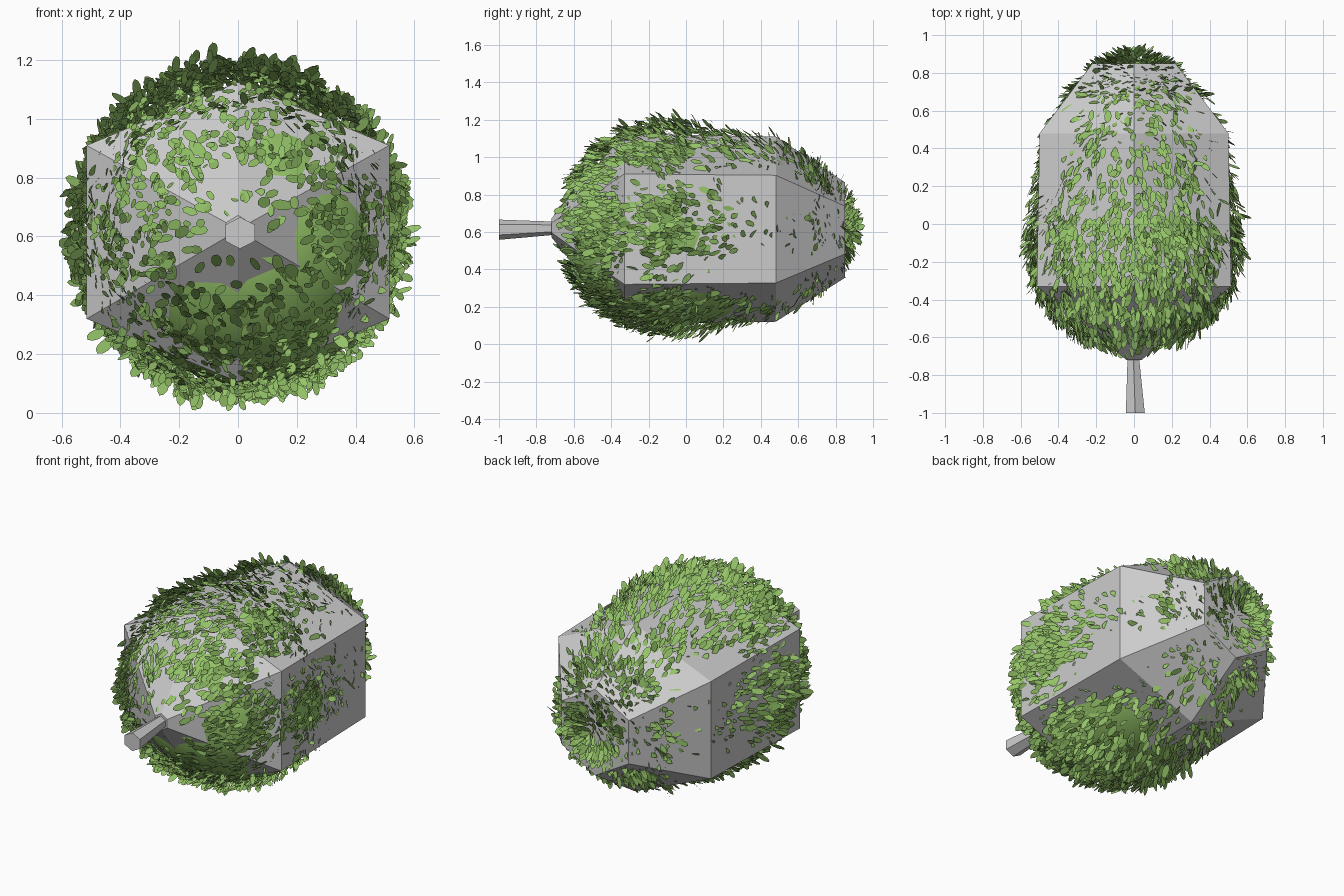
import bpy, bmesh, math, random
from mathutils import Vector

if "Cube" in bpy.data.objects:
    bpy.data.objects.remove(bpy.data.objects["Cube"])

random.seed(7)
ZC = 0.622


def material(name, rgb):
    m = bpy.data.materials.new(name)
    m.diffuse_color = (*rgb, 1)
    m.use_nodes = True
    m.node_tree.nodes["Principled BSDF"].inputs["Base Color"].default_value = m.diffuse_color
    return m


def finish(bm, name, mat=None):
    me = bpy.data.meshes.new(name)
    bm.to_mesh(me)
    bm.free()
    ob = bpy.data.objects.new(name, me)
    bpy.context.collection.objects.link(ob)
    if mat:
        me.materials.append(mat)
    return ob


def hex_loft(name, rings):
    """Six-sided loft along y; ring = (y, centre x, centre z, half width, shoulder height, half height)"""
    bm = bmesh.new()
    loops = []
    for y, cx, cz, w, s, h in rings:
        pts = [(0, h), (w, s), (w, -s), (0, -h), (-w, -s), (-w, s)]
        loops.append([bm.verts.new((cx + a, y, cz + b)) for a, b in pts])
    for a, b in zip(loops, loops[1:]):
        for i in range(6):
            j = (i + 1) % 6
            bm.faces.new((a[i], a[j], b[j], b[i]))
    bm.faces.new(loops[0])
    bm.faces.new(loops[-1][::-1])
    bmesh.ops.recalc_face_normals(bm, faces=bm.faces)
    return finish(bm, name)


# Trunk and faceted crown core
hex_loft("trunk", [(-1.0, 0.007, 0.612, 0.05, 0.028, 0.054),
                   (-0.70, -0.004, 0.62, 0.03, 0.018, 0.035)])
hex_loft("crown_core", [(-0.72, 0.0, 0.622, 0.04, 0.025, 0.05),
                        (-0.33, 0.0, 0.615, 0.515, 0.295, 0.51),
                        (0.48, 0.0, 0.615, 0.50, 0.288, 0.495),
                        (0.85, 0.0, 0.61, 0.22, 0.128, 0.255)])

green = material("leaf_green", (0.30, 0.55, 0.14))

# Smooth inner foliage mass that bulges through the core's faces
bm = bmesh.new()
bmesh.ops.create_uvsphere(bm, u_segments=32, v_segments=20, radius=1)
for v in bm.verts:
    x, y, z = v.co
    v.co = (0.035 + 0.49 * x, -0.1 + (0.525 if y < 0 else 0.7) * y, ZC - 0.035 + 0.49 * z)
for f in bm.faces:
    f.smooth = True
finish(bm, "foliage_mass", green)

# Egg-shaped shell on which the leaves grow: (y, radius)
shell = [(-0.665, 0.0), (-0.655, 0.11), (-0.61, 0.25), (-0.50, 0.40), (-0.34, 0.50),
         (-0.15, 0.55), (0.05, 0.535), (0.25, 0.50), (0.48, 0.45), (0.68, 0.34),
         (0.82, 0.18), (0.88, 0.08), (0.90, 0.0)]
outline = [(-0.5, 0), (-0.3, 0.42), (0.1, 0.5), (0.35, 0.35), (0.5, 0),
           (0.35, -0.35), (0.1, -0.5), (-0.3, -0.42)]


def add_leaf(bm, p, n):
    # Leaves droop toward the trunk end and lift a little off the shell
    t = n * n.y - Vector((0, 1, 0))
    t = t.normalized() if t.length > 0.01 else Vector((1, 0, 0))
    lift = random.uniform(0.1, 0.8) + (1.3 if p.y > 0.8 else 0)
    d = t + n * lift + Vector([random.gauss(0, 0.3) for _ in range(3)])
    d.normalize()
    side = d.cross(n)
    if side.length < 0.05:
        side = d.cross(Vector((1, 0, 0.3)))
    side = (side.normalized() + n * random.gauss(0, 0.3)).normalized()
    length = random.uniform(0.045, 0.085)
    width = length * random.uniform(0.36, 0.5)
    up = side.cross(d)
    centre = p + d * length * 0.45
    vs = [bm.verts.new(centre + d * a * length + side * b * width) for a, b in outline]
    f = bm.faces.new(vs)
    f.normal_update()
    if f.normal.dot(up) < 0:
        f.normal_flip()


# Leaves: scattered evenly over each band of the shell, denser near both ends
bm = bmesh.new()
for (y0, r0), (y1, r1) in zip(shell, shell[1:]):
    slant = math.hypot(y1 - y0, r1 - r0)
    area = math.pi * (r0 + r1) * slant
    density = (250 if y1 < -0.6 else 1000 if y1 < -0.45 else 1500 if y1 < 0.2
               else 700 if y1 < 0.8 else 2600)
    for _ in range(int(area * density)):
        k = random.random()
        a = random.uniform(0, 2 * math.pi)
        r = max(0, r0 + (r1 - r0) * k + random.gauss(0, 0.015))
        radial = Vector((math.cos(a), 0, math.sin(a)))
        n = (radial * (y1 - y0) + Vector((0, r0 - r1, 0))).normalized()
        p = radial * r + Vector((0, y0 + (y1 - y0) * k, ZC))
        add_leaf(bm, p, n)
finish(bm, "leaves", green)
